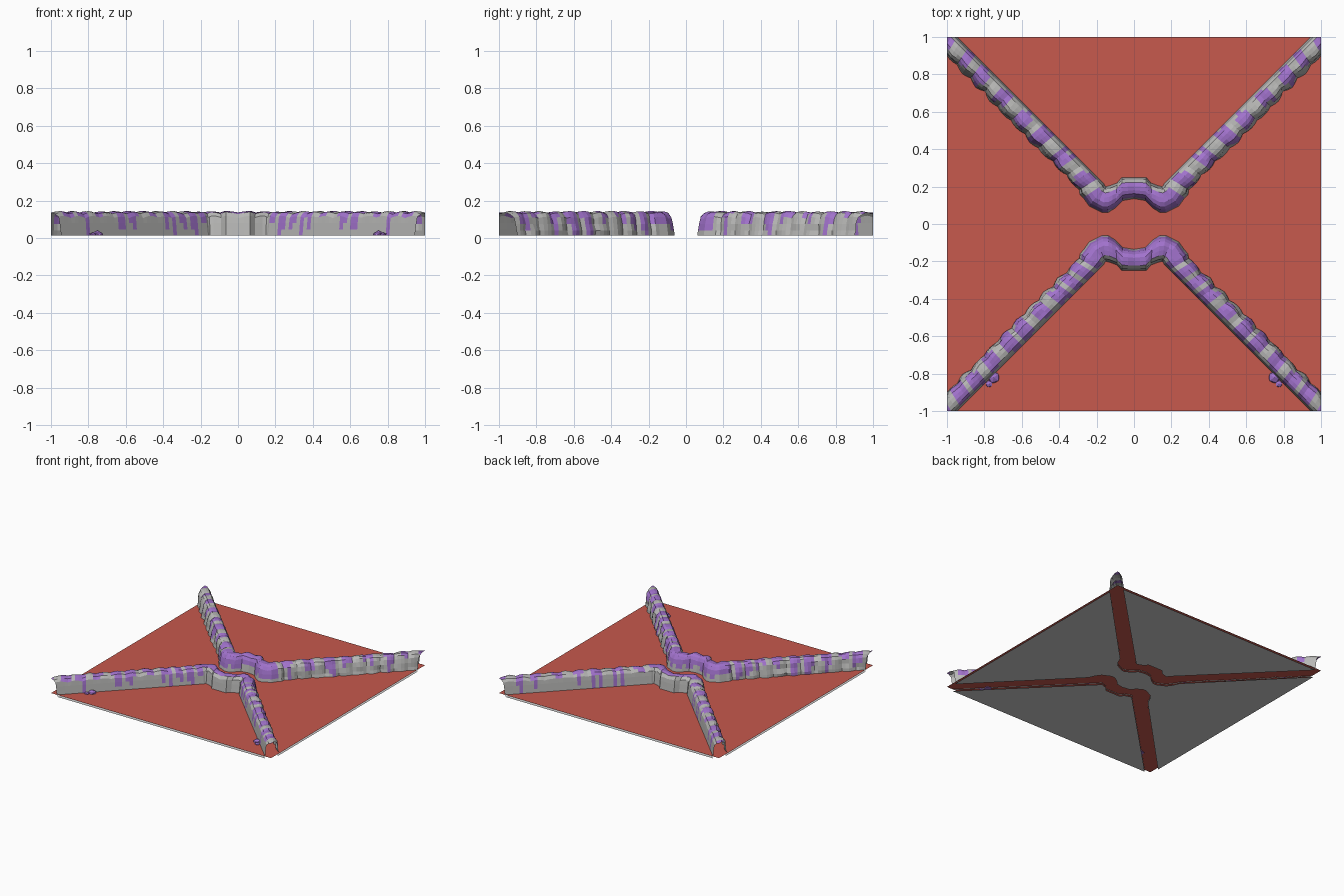
import bpy, bmesh, math, random
from mathutils import Vector

if "Cube" in bpy.data.objects:
    bpy.data.objects.remove(bpy.data.objects["Cube"])


def material(name, rgb):
    m = bpy.data.materials.new(name)
    m.diffuse_color = (*rgb, 1)
    m.use_nodes = True
    m.node_tree.nodes["Principled BSDF"].inputs["Base Color"].default_value = m.diffuse_color
    return m


RED = material("red_floor", (0.57, 0.10, 0.075))
PURPLE = material("purple_moss", (0.36, 0.17, 0.61))
ROCK = material("grey_rock", (0.48, 0.48, 0.47))
FLOOR_Z, BASE_Z = 0.016, 0.012

# half footprint of a wall (x >= 0): smooth outer edge and matching inner edge
OUTER = [(0, .25), (.065, .25), (.09, .22), (.13, .205), (.15, .20),
         (.155, .205), (.16, .215), (.19, .245), (.945, 1.0), (1.045, 1.1)]
INNER = [(0, .135), (.06, .125), (.10, .085), (.14, .06), (.17, .06),
         (.24, .095), (.272, .14), (.29, .185), (1.0, .91), (1.1, 1.01)]
# cross-section: (fraction from outer to inner edge, height)
PROFILE = [(0, BASE_Z), (.03, .045), (.06, .08), (.10, .112), (.24, .133), (.42, .138),
           (.60, .138), (.76, .130), (.87, .108), (.93, .075), (.97, .04), (1, BASE_Z)]


def new_object(name, bm, mats):
    me = bpy.data.meshes.new(name)
    bm.to_mesh(me)
    bm.free()
    for m in mats:
        me.materials.append(m)
    ob = bpy.data.objects.new(name, me)
    bpy.context.collection.objects.link(ob)
    return ob


def stations(step=0.027):
    out = []
    for i in range(len(OUTER) - 1):
        o0, o1 = Vector(OUTER[i]), Vector(OUTER[i + 1])
        n0, n1 = Vector(INNER[i]), Vector(INNER[i + 1])
        n = max(1, round(((o1 - o0).length + (n1 - n0).length) / 2 / step))
        out += [(o0.lerp(o1, k / n), n0.lerp(n1, k / n)) for k in range(n)]
    return out + [(Vector(OUTER[-1]), Vector(INNER[-1]))]


# rocky wall: swept section with lumpy inner side, moss patches and drips
def wall(name, sy, seed, moss):
    rng = random.Random(seed)
    st = stations()
    knots = [[rng.uniform(-1, 1) for _ in PROFILE] for _ in range(len(st))]
    bm = bmesh.new()
    rows = []
    for s, (o, n) in enumerate(st):
        phase = (s % 4) / 4
        lobe = math.sin(math.pi * phase)
        a, b = knots[s // 2], knots[s // 2 + 1]
        row = []
        for k, (w, z) in enumerate(PROFILE):
            j = a[k] if s % 2 == 0 else (a[k] + b[k]) / 2
            push = (0.012 * lobe + 0.006 * j) * max(0, (w - .3) / .7) if s > 10 else 0
            p = o.lerp(n, w) + (n - o).normalized() * push
            if z > .1:
                z += 0.008 * (lobe - .5) + 0.003 * j
            x = 0 if s == 0 else p.x
            row.append(bm.verts.new((x, sy * p.y, z)))
        rows.append(row)
    # patch length and drip depth run along the wall
    on, left, top = True, 4, (4, 8)
    last = len(PROFILE) - 2
    for s in range(len(st) - 1):
        if left == 0:
            on = not on
            left = rng.choice((2, 3, 3)) if on else rng.choice((1, 2) if moss > .5 else (2, 3))
        left -= 1
        lo, hi = (rng.choice((3, 4)), rng.choice((6, 7, 8))) if on else (9, 0)
        if on and rng.random() < .45:
            lo = rng.choice((0, 1, 2))
        if on and rng.random() < moss * .8:
            hi = rng.choice((8, 9, last))
        if s < 10:
            lo, hi = 4, rng.choice((8, 9))
        for k in range(last + 1):
            q = [rows[s][k], rows[s][k + 1], rows[s + 1][k + 1], rows[s + 1][k]]
            f = bm.faces.new(q if sy > 0 else q[::-1])
            f.material_index = 1 if lo <= k <= hi else 0
    # trim at the tile border
    for co, no in (((1, 0, 0), (1, 0, 0)), ((0, sy, 0), (0, sy, 0))):
        bmesh.ops.bisect_plane(bm, geom=bm.verts[:] + bm.edges[:] + bm.faces[:],
                               plane_co=co, plane_no=no, clear_outer=True)
    ob = new_object(name, bm, (ROCK, PURPLE))
    ob.modifiers.new("mirror", 'MIRROR').use_clip = True


wall("front_rock_wall", -1, 4, .75)
wall("back_rock_wall", 1, 11, .45)


def plate(name, pts, z, up, mats=()):
    bm = bmesh.new()
    f = bm.faces.new([bm.verts.new((x, y, z)) for x, y in pts])
    f.normal_update()
    if (f.normal.z > 0) != up:
        f.normal_flip()
    bmesh.ops.triangulate(bm, faces=[f])
    return new_object(name, bm, mats)


# red floor sheet
plate("floor", [(-1, -1), (1, -1), (1, 1), (-1, 1)], FLOOR_Z, True, (RED,))

# grey underside, open beneath the walls
o, n = OUTER[:-1], INNER[:-1]
for label, sy in (("front", -1), ("back", 1)):
    half = [(x, sy * y) for x, y in o]
    plate(label + "_underside", half + [(-x, y) for x, y in half[:0:-1]], 0, False)
back = [(-x, y) for x, y in n[:0:-1]] + n
plate("middle_underside", back + [(x, -y) for x, y in back[::-1]], 0, False)

# small mossy boulders at the foot of the front wall
for side, sx in (("left", -1), ("right", 1)):
    bm = bmesh.new()
    for x, y, r in ((.75, .82, .034), (.775, .855, .02)):
        g = bmesh.ops.create_icosphere(bm, subdivisions=1, radius=r)
        for v in g["verts"]:
            v.co = (sx * (x + v.co.x), -(y + v.co.y), max(BASE_Z, FLOOR_Z + v.co.z * .7))
    bmesh.ops.recalc_face_normals(bm, faces=bm.faces[:])
    new_object(side + "_boulders", bm, (PURPLE,))
